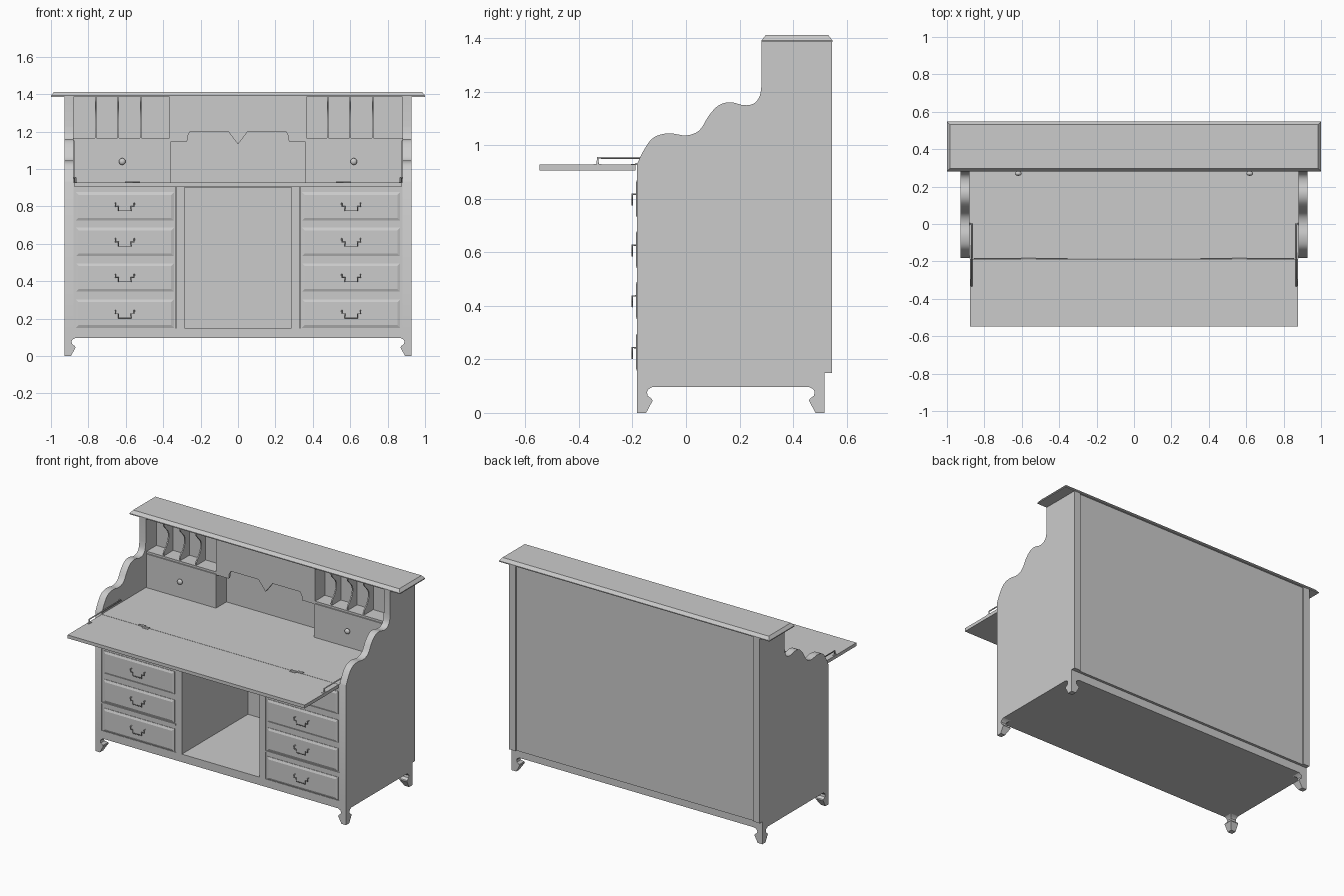
import bpy, bmesh, math
from mathutils import Vector

if "Cube" in bpy.data.objects:
    bpy.data.objects.remove(bpy.data.objects["Cube"])

wood = bpy.data.materials.new("plain grey")
wood.diffuse_color = (0.6, 0.6, 0.6, 1)
wood.use_nodes = True
wood.node_tree.nodes["Principled BSDF"].inputs["Base Color"].default_value = wood.diffuse_color


def finish(name, bm, smooth=False):
    bmesh.ops.recalc_face_normals(bm, faces=bm.faces)
    me = bpy.data.meshes.new(name)
    bm.to_mesh(me)
    bm.free()
    ob = bpy.data.objects.new(name, me)
    bpy.context.collection.objects.link(ob)
    me.materials.append(wood)
    if smooth:
        bpy.ops.object.select_all(action='DESELECT')
        ob.select_set(True)
        bpy.context.view_layer.objects.active = ob
        bpy.ops.object.shade_smooth_by_angle(angle=math.radians(35))
    return ob


def loft(name, rings, smooth=False):
    """Closed solid through rings of equal point count."""
    bm = bmesh.new()
    vs = [[bm.verts.new(p) for p in r] for r in rings]
    n = len(vs[0])
    for a, b in zip(vs, vs[1:]):
        for i in range(n):
            bm.faces.new((a[i], a[(i + 1) % n], b[(i + 1) % n], b[i]))
    bm.faces.new(vs[0])
    bm.faces.new(vs[-1][::-1])
    return finish(name, bm, smooth)


def box(name, x0, x1, y0, y1, z0, z1):
    rect = [(x0, y0), (x1, y0), (x1, y1), (x0, y1)]
    return loft(name, [[(x, y, z) for x, y in rect] for z in (z0, z1)])


def prism_x(name, yz, x0, x1):
    return loft(name, [[(x, y, z) for y, z in yz] for x in (x0, x1)], True)


def prism_y(name, xz, y0, y1):
    return loft(name, [[(x, y, z) for x, z in xz] for y in (y0, y1)])


def curved(pts, steps=4):
    """Smooth curve through the given 2D points."""
    p = [Vector(q) for q in [pts[0]] + pts + [pts[-1]]]
    out = []
    for a, b, c, d in zip(p, p[1:], p[2:], p[3:]):
        for i in range(steps):
            t = i / steps
            out.append(tuple(0.5 * (2 * b + (c - a) * t + (2 * a - 5 * b + 4 * c - d) * t * t
                                    + (3 * b - a - 3 * c + d) * t ** 3)))
    return out + [pts[-1]]


def rod(name, pts, r):
    cu = bpy.data.curves.new(name, 'CURVE')
    cu.dimensions = '3D'
    cu.bevel_depth = r
    cu.bevel_resolution = 1
    cu.use_fill_caps = True
    sp = cu.splines.new('POLY')
    sp.points.add(len(pts) - 1)
    for q, p in zip(sp.points, pts):
        q.co = (*p, 1)
    ob = bpy.data.objects.new(name, cu)
    bpy.context.collection.objects.link(ob)
    cu.materials.append(wood)


FRONT = -0.183
# Side panel outline with the wavy stepped front edge
wave = curved([(FRONT, 0.93), (-0.156, 0.985), (-0.12, 1.03), (-0.063, 1.045), (0, 1.037),
               (0.05, 1.056), (0.086, 1.112), (0.123, 1.15), (0.167, 1.161), (0.216, 1.15),
               (0.253, 1.156), (0.275, 1.183), (0.283, 1.23)])
side = [(FRONT, 0.15)] + wave + [(0.283, 1.39), (0.545, 1.39), (0.545, 0.15)]
# Pigeonhole divider outline
scoop = curved([(0.30, 1.166), (0.303, 1.195), (0.33, 1.225), (0.35, 1.27), (0.345, 1.31),
                (0.315, 1.345), (0.30, 1.365), (0.30, 1.39)])
divider = scoop + [(0.41, 1.39), (0.41, 1.166)]
# Foot: height and width at that height
foot = [(0, 0.034), (0.045, 0.058), (0.052, 0.056), (0.064, 0.04), (0.078, 0.037),
        (0.088, 0.042), (0.098, 0.06)]

# Base plinth and kneehole floor
box("base_plinth", -0.927, 0.927, FRONT, 0.518, 0.097, 0.15)

for s, tag in ((-1, "left"), (1, "right")):
    def sbox(name, a, b, *r):
        return box(tag + "_" + name, min(s * a, s * b), max(s * a, s * b), *r)

    prism_x(tag + "_side_panel", side, s * 0.88, s * 0.927)

    # Corner feet
    for yo, d, nm in ((FRONT, 1, "front"), (0.518, -1, "back")):
        loft(f"{tag}_{nm}_foot", [[(s * 0.927, yo, z), (s * (0.927 - w), yo, z),
                                   (s * (0.927 - w), yo + d * w, z), (s * 0.927, yo + d * w, z)]
                                  for z, w in foot], True)

    # Pedestal body and the post beside the kneehole
    sbox("pedestal", 0.333, 0.88, FRONT + 0.005, 0.53, 0.15, 0.9)
    sbox("kneehole_post", 0.287, 0.33, FRONT, 0.53, 0.15, 0.9)
    sbox("drawer_rail", 0.333, 0.88, FRONT, FRONT + 0.01, 0.33, 0.339)

    # Four raised drawer fronts with bail handles
    for i in range(4):
        zc = 0.80 - 0.19 * i
        zc -= 0.003 if i == 3 else 0
        rings = [[(s * 0.605 + a * (0.262 - k), y, zc + b * (0.076 - k))
                  for a, b in ((-1, -1), (1, -1), (1, 1), (-1, 1))]
                 for k, y in ((0, FRONT + 0.006), (0, FRONT + 0.002), (0.015, FRONT - 0.004))]
        loft(f"{tag}_drawer_front_{i + 1}", rings)
        x, y, z = s * 0.605, -0.201, zc - 0.003
        half = [(0.05, FRONT, z + 0.02), (0.05, y, z + 0.02), (0.05, y, z + 0.002),
                (0.033, y, z + 0.002), (0.033, y, z - 0.02)]
        path = [(x - a, b, c) for a, b, c in half] + [(x + a, b, c) for a, b, c in half[::-1]]
        rod(f"{tag}_drawer_handle_{i + 1}", path, 0.0035)

    # Upper small drawer, shelf and knob
    sbox("small_drawer", 0.362, 0.878, 0.285, 0.41, 0.925, 1.152)
    sbox("pigeonhole_shelf", 0.36, 0.88, 0.292, 0.41, 1.152, 1.166)
    bm = bmesh.new()
    bmesh.ops.create_uvsphere(bm, u_segments=16, v_segments=10, radius=0.018)
    for v in bm.verts:
        v.co = (s * 0.619 + v.co.x, 0.27 + v.co.y * 0.7, 1.04 + v.co.z)
    finish(tag + "_knob", bm, True)
    rod(tag + "_knob_stem", [(s * 0.619, 0.27, 1.04), (s * 0.619, 0.29, 1.04)], 0.008)

    # Pigeonhole inner wall and scooped dividers
    sbox("pigeonhole_wall", 0.355, 0.366, 0.29, 0.41, 1.145, 1.39)
    for i, x in enumerate((0.48, 0.60, 0.72) if s > 0 else (0.52, 0.64, 0.76)):
        prism_x(f"{tag}_divider_{i + 1}", divider, s * x - 0.004, s * x + 0.004)

    # Folding arm that holds the flap
    rod(tag + "_flap_arm", [(s * 0.868, -0.33, 0.927), (s * 0.868, -0.33, 0.953),
                            (s * 0.868, 0.0, 0.953), (s * 0.885, 0.0, 0.953)], 0.005)
    sbox("arm_foot", 0.86, 0.876, -0.345, -0.315, 0.925, 0.931)

    # Hinge with two leaves and a barrel
    sbox("hinge_leaf", 0.525, 0.565, -0.205, -0.186, 0.926, 0.931)
    sbox("hinge_leaf_back", 0.565, 0.605, -0.186, -0.167, 0.926, 0.931)
    rod(tag + "_hinge_barrel", [(s * 0.525, -0.186, 0.93), (s * 0.605, -0.186, 0.93)], 0.005)

# Worktop and the folded-out flap
box("worktop", -0.88, 0.88, -0.184, 0.53, 0.9, 0.927)
box("writing_flap", -0.878, 0.876, -0.547, -0.188, 0.906, 0.928)

# Back panel, and inner back of the upper compartments
box("back_panel", -0.88, 0.88, 0.515, 0.535, 0.15, 1.39)
box("compartment_back", -0.88, 0.88, 0.395, 0.415, 0.925, 1.39)

# Centre valance with shaped lower edge
half = [(0.357, 1.147), (0.272, 1.147), (0.268, 1.18), (0.255, 1.2), (0.052, 1.2)]
lower = [(-x, z) for x, z in half] + [(0, 1.132)] + half[::-1]
prism_y("centre_valance", lower + [(0.357, 1.39), (-0.357, 1.39)], 0.29, 0.305)

# Sloped-edge top board
loft("top_board", [[(a * (1 - k), (0.282 + k) if b < 0 else (0.548 - k), z)
                    for a, b in ((-1, -1), (1, -1), (1, 1), (-1, 1))]
                   for k, z in ((0, 1.386), (0, 1.392), (0.016, 1.412))])
